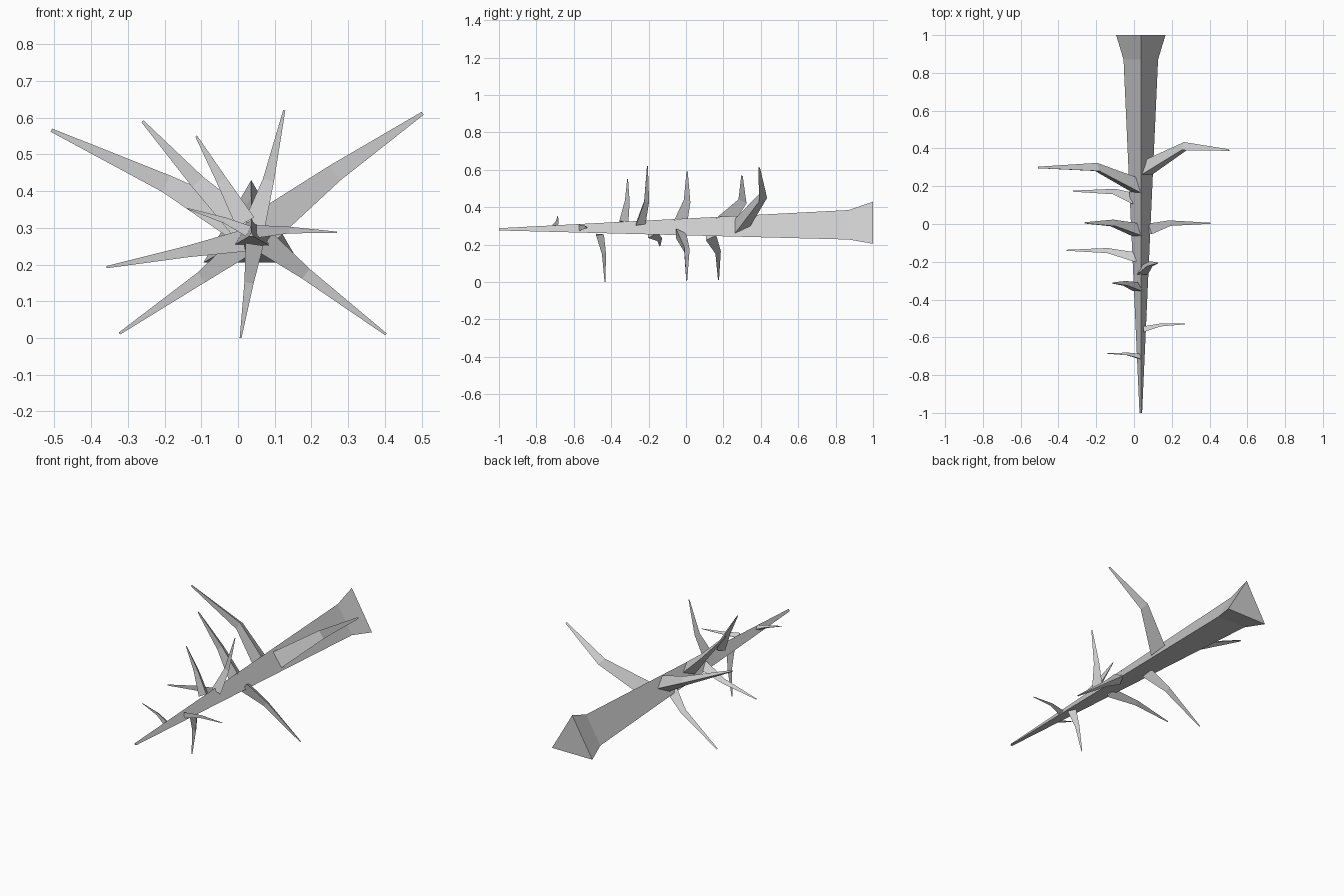
import bpy, bmesh
from mathutils import Vector


def loft(name, rings):
    """Closed flat-shaded mesh skinned through equal-sized rings of points."""
    bm = bmesh.new()
    loops = [[bm.verts.new(p) for p in ring] for ring in rings]
    n = len(loops[0])
    for a, b in zip(loops, loops[1:]):
        for i in range(n):
            j = (i + 1) % n
            bm.faces.new((a[i], a[j], b[j], b[i]))
    bm.faces.new(loops[0])
    bm.faces.new(loops[-1])
    bmesh.ops.recalc_face_normals(bm, faces=bm.faces)
    mesh = bpy.data.meshes.new(name)
    bm.to_mesh(mesh)
    bm.free()
    obj = bpy.data.objects.new(name, mesh)
    bpy.context.collection.objects.link(obj)
    return obj


# Fallen trunk: three-sided, flared at the root end
CX, CZ = 0.036, 0.28


def trunk_ring(y, r):
    return [(CX, y, CZ + r), (CX - 0.87 * r, y, CZ - 0.5 * r), (CX + 0.87 * r, y, CZ - 0.5 * r)]


loft("trunk", [trunk_ring(1, 0.15), trunk_ring(0.87, 0.105), trunk_ring(-1, 0.008)])


# Branches: three-sided spikes, bent at the middle, flat side to the front
def branch(name, base, mid, tip, r):
    base, mid, tip = Vector(base), Vector(mid), Vector(tip)
    out = tip - base
    out.y = 0
    out.normalize()
    u = Vector((0, 1, 0))
    v = out.cross(u)
    rings = []
    for c, s in ((base, r), (mid, r * 0.52), (tip, r * 0.1)):
        rings.append([c + u * s, c - u * s * 0.5 + v * s * 0.87, c - u * s * 0.5 - v * s * 0.87])
    loft(name, rings)


branches = [  # base, bend, tip, base radius
    ((0.07, 0.29, 0.30), (0.265, 0.405, 0.45), (0.503, 0.39, 0.612), 0.055),
    ((0.02, 0.19, 0.30), (-0.195, 0.295, 0.42), (-0.508, 0.298, 0.566), 0.055),
    ((0.01, 0.125, 0.25), (-0.10, 0.167, 0.165), (-0.323, 0.173, 0.012), 0.037),
    ((0.015, -0.04, 0.305), (-0.11, 0.0, 0.425), (-0.26, 0.005, 0.59), 0.045),
    ((0.075, -0.035, 0.26), (0.185, 0.0, 0.175), (0.403, 0.003, 0.01), 0.037),
    ((0.015, -0.185, 0.265), (-0.14, -0.145, 0.235), (-0.358, -0.14, 0.193), 0.034),
    ((0.045, -0.25, 0.31), (0.083, -0.215, 0.43), (0.126, -0.207, 0.62), 0.034),
    ((0.02, -0.34, 0.315), (-0.045, -0.318, 0.43), (-0.114, -0.313, 0.55), 0.032),
    ((0.045, -0.467, 0.255), (0.03, -0.442, 0.15), (0.007, -0.434, 0.0), 0.028),
    ((0.05, -0.562, 0.29), (0.14, -0.537, 0.294), (0.27, -0.53, 0.288), 0.02),
    ((0.03, -0.705, 0.29), (-0.035, -0.69, 0.32), (-0.139, -0.686, 0.353), 0.018),
]
for i, b in enumerate(branches):
    branch(f"branch_{i + 1}", *b)
